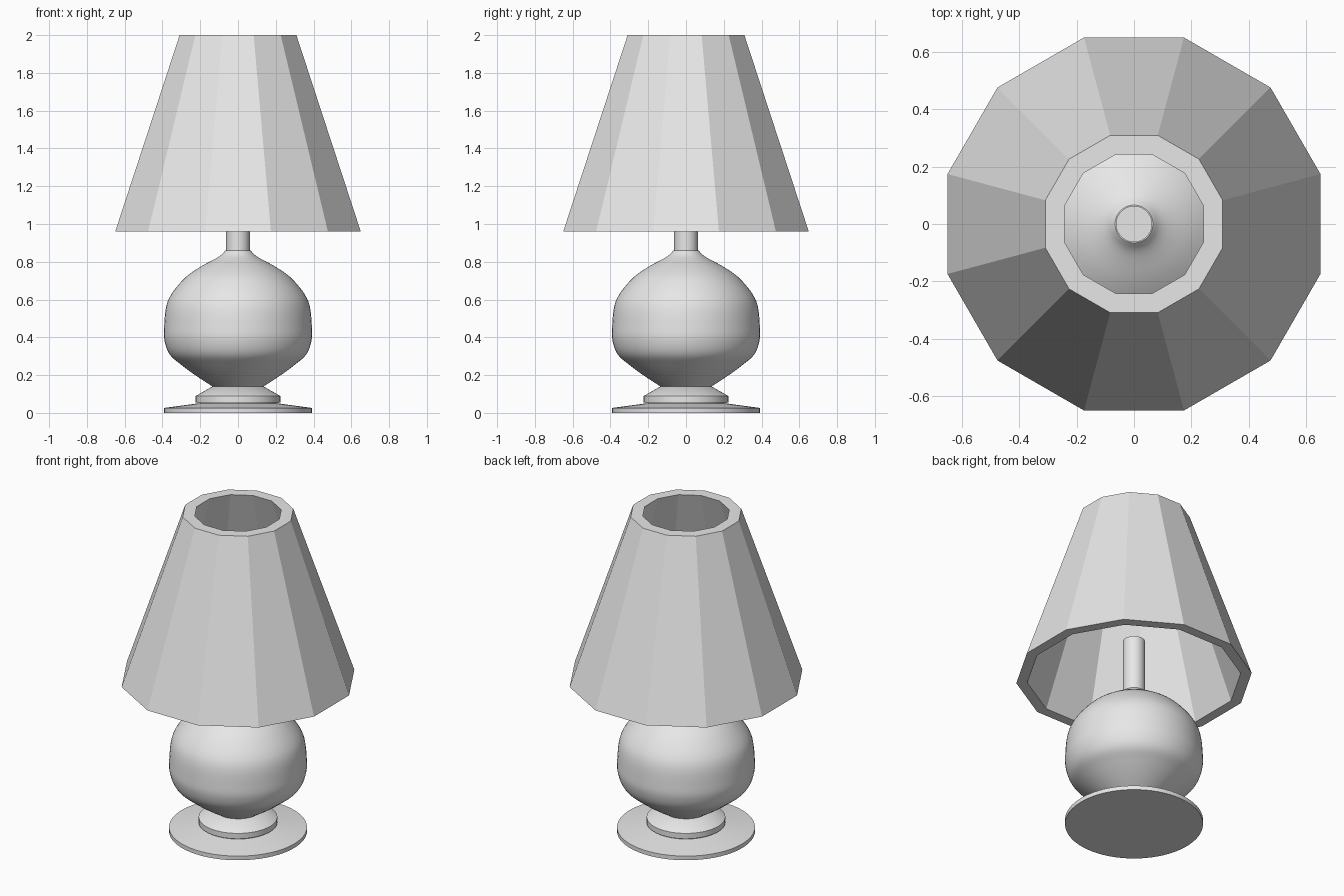
import bpy, bmesh, math
from mathutils import Vector

cube = bpy.data.objects.get("Cube")
if cube:
    bpy.data.objects.remove(cube, do_unlink=True)

grey = bpy.data.materials.new("light_grey")
grey.use_nodes = True
COLOUR = (0.8, 0.8, 0.8, 1)
grey.diffuse_color = COLOUR
grey.node_tree.nodes["Principled BSDF"].inputs["Base Color"].default_value = COLOUR


def lathe(name, profile, sides, closed=False, smooth=True):
    """Turn an (r, z) profile about z; a closed profile makes a hollow ring."""
    bm = bmesh.new()
    rings = []
    for i in range(sides):
        a = (i + 0.5) * math.tau / sides
        rings.append([bm.verts.new((r * math.cos(a), r * math.sin(a), z)) for r, z in profile])
    n = len(profile)
    for i in range(sides):
        a, b = rings[i], rings[(i + 1) % sides]
        for j in range(n if closed else n - 1):
            k = (j + 1) % n
            bm.faces.new((a[j], b[j], b[k], a[k]))
    if not closed:
        bm.faces.new([ring[0] for ring in rings])
        bm.faces.new([ring[-1] for ring in rings])
    bmesh.ops.recalc_face_normals(bm, faces=bm.faces)
    mesh = bpy.data.meshes.new(name)
    bm.to_mesh(mesh)
    bm.free()
    mesh.materials.append(grey)
    obj = bpy.data.objects.new(name, mesh)
    bpy.context.collection.objects.link(obj)
    if smooth:
        bpy.ops.object.select_all(action='DESELECT')
        obj.select_set(True)
        bpy.context.view_layer.objects.active = obj
        bpy.ops.object.shade_smooth_by_angle(angle=math.radians(30))
    return obj


def spline(points, steps=5):
    """Smooth curve through the points."""
    p = [Vector(q) for q in points]
    p = [2 * p[0] - p[1]] + p + [2 * p[-1] - p[-2]]
    out = []
    for a, b, c, d in zip(p, p[1:], p[2:], p[3:]):
        for s in range(steps):
            t = s / steps
            out.append(0.5 * (2 * b + (c - a) * t + (2 * a - 5 * b + 4 * c - d) * t ** 2
                              + (3 * b - a - 3 * c + d) * t ** 3))
    return out + [p[-2]]


# Foot: thin disc, stepped collar and sloping top
lathe("base", [(0.393, 0), (0.393, 0.026), (0.215, 0.05), (0.215, 0.056), (0.224, 0.056),
               (0.224, 0.09), (0.135, 0.14)], 64)

# Round body tapering to the neck
lathe("body", spline([(0.132, 0.138), (0.22, 0.195), (0.3, 0.254), (0.36, 0.307), (0.388, 0.375),
                      (0.392, 0.45), (0.373, 0.59), (0.296, 0.7), (0.21, 0.767),
                      (0.105, 0.825), (0.066, 0.86)]), 64)

# Lamp pole
lathe("pole", [(0.063, 0.8), (0.063, 1.2)], 32)

# Faceted thick-walled shade, open at both ends
lathe("shade", [(0.673, 0.96), (0.32, 2.0), (0.25, 2.0), (0.61, 0.96)], 12, closed=True, smooth=False)
